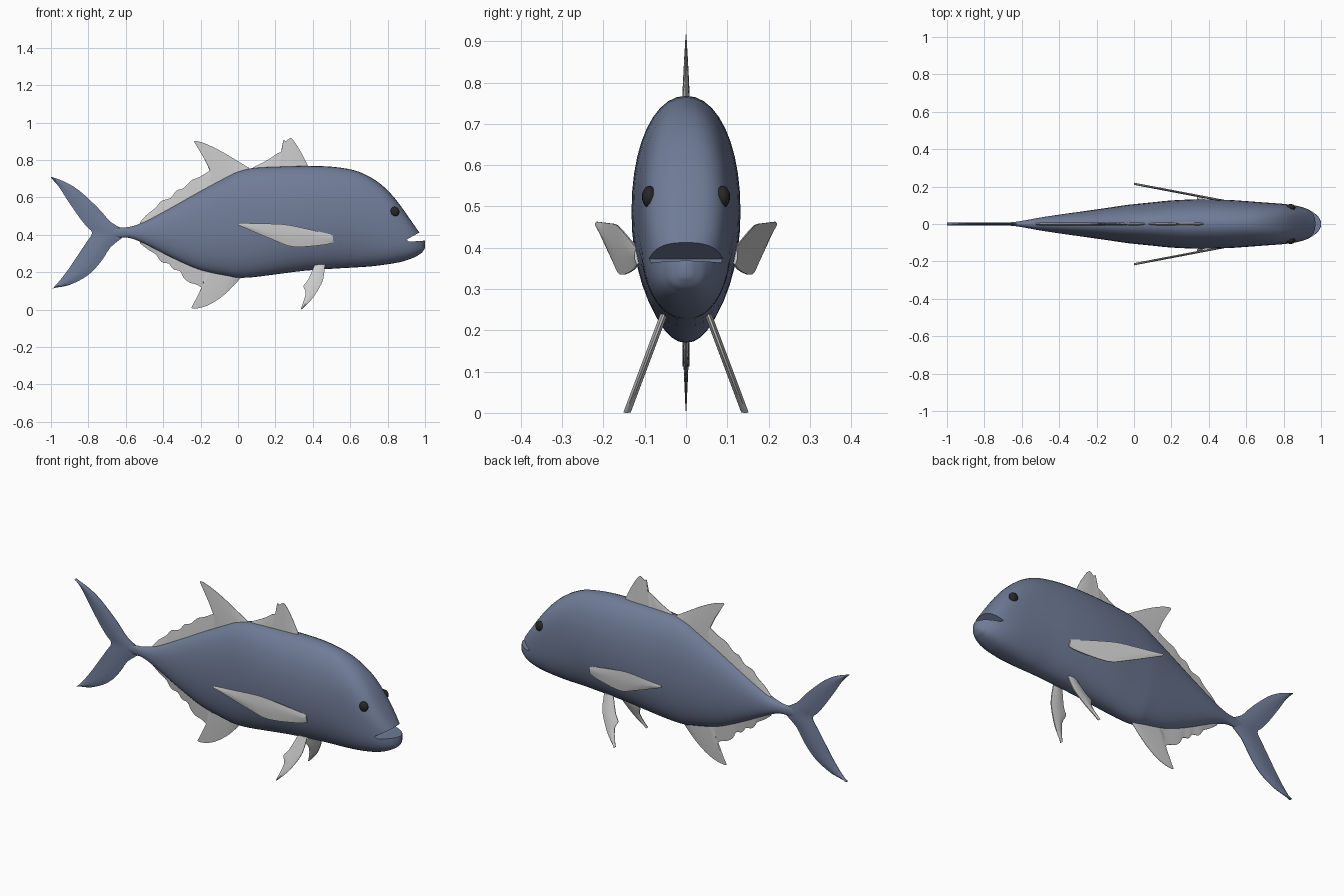
import bpy, bmesh, math
from mathutils import Vector

if "Cube" in bpy.data.objects:
    bpy.data.objects.remove(bpy.data.objects["Cube"])


def material(name, color):
    m = bpy.data.materials.new(name)
    m.diffuse_color = (*color, 1)
    m.use_nodes = True
    m.node_tree.nodes["Principled BSDF"].inputs["Base Color"].default_value = m.diffuse_color
    return m


BLUE = material("slate_blue", (0.16, 0.2, 0.31))
DARK = material("eye_dark", (0.02, 0.02, 0.02))


def smooth_points(pts, n):
    """Catmull-Rom resampling of a list of tuples."""
    pts = [Vector(p) for p in pts]
    out = []
    for i in range(len(pts) - 1):
        a, b, c, d = pts[max(i - 1, 0)], pts[i], pts[i + 1], pts[min(i + 2, len(pts) - 1)]
        for k in range(n):
            t = k / n
            out.append(0.5 * (2 * b + (c - a) * t + (2 * a - 5 * b + 4 * c - d) * t * t
                              + (3 * b - a - 3 * c + d) * t ** 3))
    return out + [pts[-1]]


def finish(obj, mat=None, angle=40):
    if mat:
        obj.data.materials.append(mat)
    bpy.ops.object.select_all(action='DESELECT')
    obj.select_set(True)
    bpy.context.view_layer.objects.active = obj
    bpy.ops.object.shade_smooth_by_angle(angle=math.radians(angle))


def loft(name, rings):
    """Closed skin through equal-sized rings, capped at both ends."""
    bm = bmesh.new()
    vs = [[bm.verts.new(p) for p in r] for r in rings]
    n = len(rings[0])
    for a, b in zip(vs, vs[1:]):
        for j in range(n):
            bm.faces.new((a[j], a[(j + 1) % n], b[(j + 1) % n], b[j]))
    bm.faces.new(vs[0])
    bm.faces.new(vs[-1])
    bmesh.ops.recalc_face_normals(bm, faces=bm.faces)
    me = bpy.data.meshes.new(name)
    bm.to_mesh(me)
    bm.free()
    obj = bpy.data.objects.new(name, me)
    bpy.context.collection.objects.link(obj)
    return obj


def fin(name, base, edge, half, y_at=lambda x, z: 0.0, side=1, mat=None,
        profile=(1, 0.75, 0.45, 0.1)):
    """Thin blade between a base line and a free edge in the xz plane."""
    if len(base) == 2:
        a, b = Vector(base[0]), Vector(base[1])
        base = [a.lerp(b, i / (len(edge) - 1)) for i in range(len(edge))]
    rings = []
    for p, q in zip(smooth_points(base, 3), smooth_points(edge, 3)):
        pts = [(p.lerp(q, i / (len(profile) - 1)), half * w) for i, w in enumerate(profile)]
        rings.append([(v.x, side * y_at(v.x, v.y) + h, v.y) for v, h in pts]
                     + [(v.x, side * y_at(v.x, v.y) - h, v.y) for v, h in reversed(pts)])
    finish(loft(name, rings), mat, 50)


# Body: stations of x, top z, bottom z, half width
stations = [(-.72, .425, .395, .005), (-.64, .437, .385, .011), (-.58, .442, .383, .02),
            (-.5, .47, .352, .035), (-.35, .55, .275, .057), (-.2, .635, .21, .078),
            (-.05, .715, .178, .1), (0, .738, .17, .106), (.08, .757, .173, .114),
            (.2, .764, .188, .126), (.35, .768, .207, .132), (.5, .764, .218, .129),
            (.62, .745, .225, .121), (.7, .712, .23, .115), (.77, .665, .238, .11),
            (.83, .605, .247, .104), (.88, .54, .257, .095), (.92, .483, .27, .083),
            (.95, .44, .283, .068), (.968, .415, .294, .055), (.985, .39, .306, .04),
            (1, .37, .328, .014)]
rings = []
for x, top, bot, w in smooth_points(stations, 3):
    e = 2 / (2.1 + 0.5 * min(max((x - .6) / .2, 0), 1))
    ring = []
    for k in range(40):
        a = math.tau * k / 40
        c, s = math.cos(a), math.sin(a)
        ring.append((x, w * math.copysign(abs(c) ** e, c),
                     (top + bot) / 2 + (top - bot) / 2 * math.copysign(abs(s) ** e, s)))
    rings.append(ring)
body = loft("body", rings)

# Mouth: wedge cut out between the lips
wedge = [(.9, .373), (.915, .363), (1.05, .372), (1.05, .458)]
cutter = loft("mouth_cutter", [[(x, y, z) for x, z in wedge] for y in (-.2, .2)])
cutter.hide_render = True
cut = body.modifiers.new("mouth", 'BOOLEAN')
cut.operation = 'DIFFERENCE'
cut.solver = 'EXACT'
cut.object = cutter
bpy.context.view_layer.objects.active = body
bpy.ops.object.modifier_apply(modifier="mouth")
bpy.data.objects.remove(cutter)
finish(body, BLUE)

# Forked tail
fin("tail_fin",
    [(-1, .71), (-.93, .685), (-.85, .637), (-.75, .545), (-.68, .468), (-.6, .41),
     (-.68, .335), (-.73, .26), (-.8, .185), (-.9, .132), (-.99, .115)],
    [(-1, .704), (-.96, .66), (-.915, .59), (-.85, .495), (-.81, .445), (-.78, .41),
     (-.81, .36), (-.85, .3), (-.9, .225), (-.945, .165), (-.992, .111)],
    .009, mat=BLUE, profile=(.15, .8, 1, .6, .12))

# Dorsal and anal fins
fin("front_dorsal_fin", [(.36, .745), (.07, .735)],
    [(.375, .765), (.335, .845), (.29, .912), (.268, .91), (.255, .9), (.242, .905),
     (.24, .85), (.21, .835), (.175, .81), (.14, .79), (.08, .76)], .01)
fin("rear_dorsal_fin", [(.05, .735), (-.52, .445)],
    [(.06, .757), (0, .793), (-.1, .852), (-.19, .893), (-.235, .897), (-.16, .835),
     (-.112, .79), (-.135, .755), (-.2, .712), (-.25, .69), (-.29, .65), (-.33, .635),
     (-.36, .597), (-.41, .58), (-.44, .545), (-.49, .505), (-.525, .465)], .01)
fin("anal_fin", [(.01, .19), (-.52, .375)],
    [(.015, .17), (-.05, .1), (-.12, .045), (-.19, .012), (-.25, .008), (-.21, .05),
     (-.185, .1), (-.215, .13), (-.26, .145), (-.29, .17), (-.31, .205), (-.345, .215),
     (-.37, .245), (-.41, .255), (-.44, .295), (-.48, .32), (-.525, .355)], .01)

# Paired fins and eyes
for side, label in ((1, "left"), (-1, "right")):
    fin("pectoral_fin_" + label,
        [(.505, .4), (.33, .44), (.24, .456), (.12, .46), (0, .463)],
        [(.51, .36), (.46, .346), (.3, .335), (.2, .368), (0, .452)],
        .006, lambda x, z: .215 - .19 * x, side, profile=(.3, 1, 1, .3))
    fin("pelvic_fin_" + label,
        [(.465, .24), (.455, .16), (.425, .1), (.39, .05), (.34, 0)],
        [(.41, .24), (.375, .16), (.35, .125), (.362, .085), (.336, .004)],
        .009, lambda x, z: .055 + (.235 - z) * .375, side, profile=(.3, 1, .8, .2))
    bpy.ops.mesh.primitive_uv_sphere_add(segments=20, ring_count=12, radius=.027,
                                         location=(.837, side * .089, .523))
    eye = bpy.context.object
    eye.name = "eye_" + label
    eye.scale = (.95, .65, 1)
    finish(eye, DARK)
